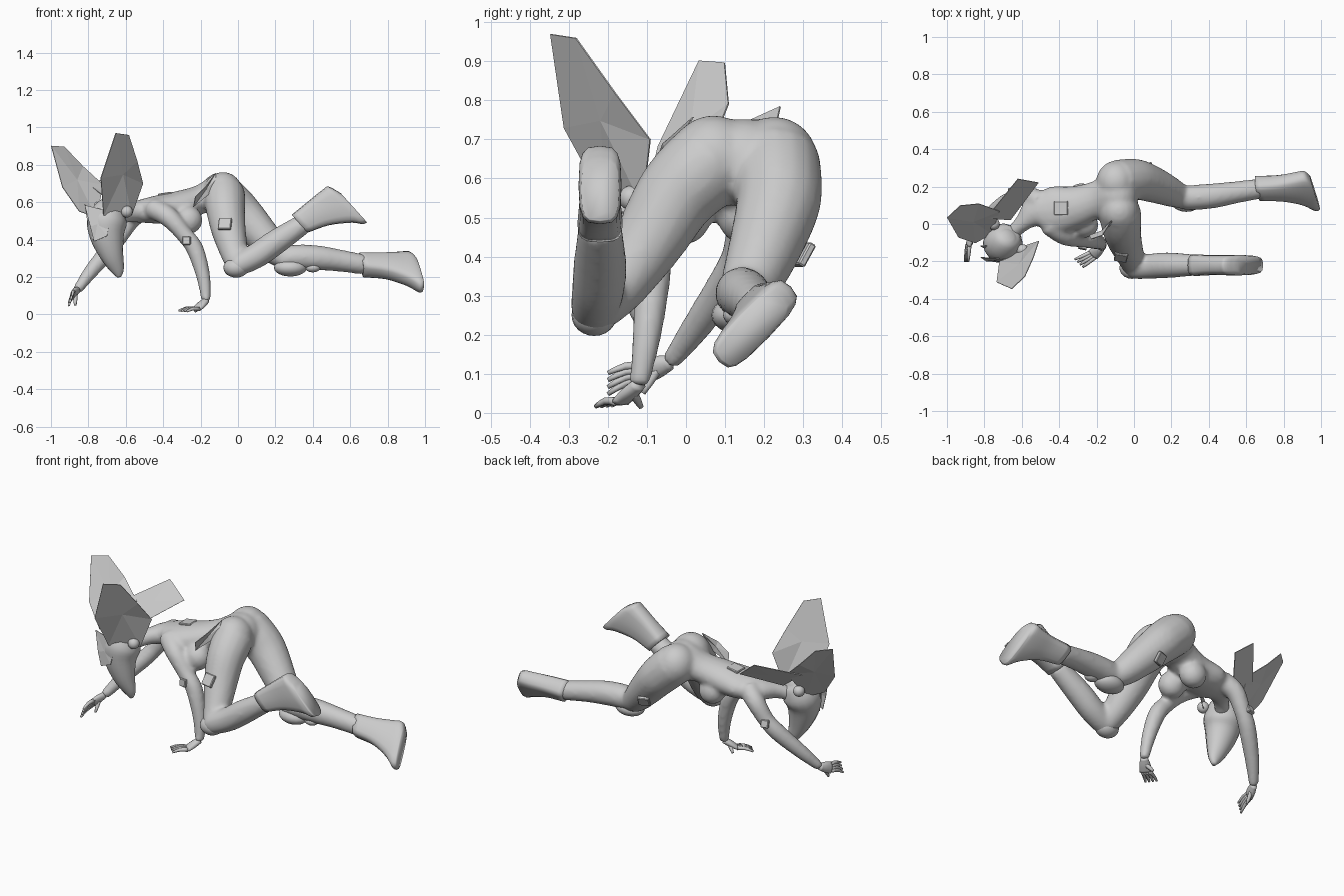
import bpy, bmesh, math
from mathutils import Vector, Matrix

cube = bpy.data.objects.get("Cube")
if cube:
    bpy.data.objects.remove(cube)

grey = bpy.data.materials.new("plain grey")
grey.use_nodes = True
grey.diffuse_color = (0.6, 0.6, 0.6, 1)
grey.node_tree.nodes["Principled BSDF"].inputs["Base Color"].default_value = (0.6, 0.6, 0.6, 1)


def finish(name, bm, smooth=True):
    bmesh.ops.recalc_face_normals(bm, faces=bm.faces)
    for f in bm.faces:
        f.smooth = smooth
    me = bpy.data.meshes.new(name)
    bm.to_mesh(me)
    bm.free()
    ob = bpy.data.objects.new(name, me)
    me.materials.append(grey)
    bpy.context.collection.objects.link(ob)
    return ob


def spline(pts, steps):
    """Catmull-Rom through points that carry their radii."""
    pts = [Vector(p if len(p) == 5 else tuple(p) + (p[3],)) for p in pts]
    ext = [pts[0] * 2 - pts[1]] + pts + [pts[-1] * 2 - pts[-2]]
    out = []
    for i in range(len(pts) - 1):
        a, b, c, d = ext[i:i + 4]
        for k in range(steps):
            t = k / steps
            out.append((b * 2 + (c - a) * t + (a * 2 - b * 5 + c * 4 - d) * t * t
                        + (b * 3 - a - c * 3 + d) * t ** 3) / 2)
    return out + [pts[-1]]


def loft(bm, pts, axis=(0, 1, 0), steps=4, sides=16, tilt=False, square=1.0):
    """Elliptical tube; first radius lies along axis, tilt keeps slanted ends."""
    path = spline(pts, steps)
    rings = []
    for i, p in enumerate(path):
        here = Vector(p[:3])
        t = (Vector(path[min(i + 1, len(path) - 1)][:3]) - Vector(path[max(i - 1, 0)][:3])).normalized()
        u = Vector(axis).normalized()
        if not tilt:
            u = (u - t * u.dot(t)).normalized()
        v = t.cross(u).normalized()
        ring = []
        for k in range(sides):
            c, s = math.cos(math.tau * k / sides), math.sin(math.tau * k / sides)
            c, s = (math.copysign(abs(w) ** square, w) for w in (c, s))
            ring.append(bm.verts.new(here + u * c * p[3] + v * s * p[4]))
        rings.append(ring)
    for a, b in zip(rings, rings[1:]):
        for k in range(sides):
            j = (k + 1) % sides
            bm.faces.new((a[k], a[j], b[j], b[k]))
    bm.faces.new(rings[0][::-1])
    bm.faces.new(rings[-1])


def ball(bm, loc, size):
    m = Matrix.Translation(loc) @ Matrix.Diagonal((*size, 1))
    bmesh.ops.create_uvsphere(bm, u_segments=20, v_segments=12, radius=1, matrix=m)


def blob(name, loc, size):
    bm = bmesh.new()
    ball(bm, loc, size)
    return finish(name, bm)


def patch(name, loc, normal, size):
    bm = bmesh.new()
    rot = Vector(normal).to_track_quat('Z', 'Y').to_matrix().to_4x4()
    bmesh.ops.create_cube(bm, size=1, matrix=Matrix.Translation(loc) @ rot @ Matrix.Diagonal((size, size, 0.02, 1)))
    bmesh.ops.bevel(bm, geom=bm.edges[:], offset=0.004, segments=1, affect='EDGES')
    return finish(name, bm, False)


def sheet(name, pts):
    bm = bmesh.new()
    hub = bm.verts.new(sum((Vector(p) for p in pts), Vector()) / len(pts))
    rim = [bm.verts.new(p) for p in pts]
    for a, b in zip(rim, rim[1:] + rim[:1]):
        bm.faces.new((hub, a, b))
    ob = finish(name, bm, False)
    mod = ob.modifiers.new("thickness", 'SOLIDIFY')
    mod.thickness = 0.004
    return ob


def hand(name, wrist, knuckle, tip, spread, thumb):
    bm = bmesh.new()
    w, k, t, s = map(Vector, (wrist, knuckle, tip, spread))
    loft(bm, [(*w, .02, .018), (*w.lerp(k, .5), .03, .018), (*k, .033, .013)], s, sides=10)
    for i in (-1.5, -.5, .5, 1.5):
        base, end = k + s * i * .6, t + s * i
        mid = base.lerp(end, .5) + Vector((0, 0, .008))
        loft(bm, [(*base, .012), (*mid, .01), (*end, .006)], s, steps=2, sides=6)
    base = w.lerp(k, .4)
    loft(bm, [(*base, .014), (*base.lerp(Vector(thumb), .5), .012), (*thumb, .007)], s, steps=2, sides=6)
    return finish(name, bm)


# Body: torso, hips and limbs fused into one smooth skin
bm = bmesh.new()
loft(bm, [(-.03, .16, .64, .12, .09), (-.1, .155, .645, .13, .105), (-.2, .13, .615, .1, .078),
          (-.32, .09, .575, .115, .085), (-.44, .07, .56, .13, .075), (-.53, .06, .55, .085, .06),
          (-.6, .0, .535, .045, .045), (-.67, -.07, .5, .04, .04)])
for x, y, z in ((-.08, .07, .648), (-.085, .15, .64), (-.095, .225, .645)):
    ball(bm, (x, y, z), (.108, .114, .114))
for x, y in ((-.265, -.005), (-.28, .15)):
    ball(bm, (x, y, .505), (.076, .07, .075))
loft(bm, [(-.075, .07, .65, .112), (-.07, .02, .605, .111), (-.065, -.03, .55, .104), (-.05, -.09, .45, .093),
          (-.02, -.17, .33, .075), (0, -.23, .262, .06)], (1, 0, 0))
loft(bm, [(-.03, -.235, .255, .045), (0, -.235, .265, .06), (.1, -.225, .315, .068), (.2, -.22, .385, .068),
          (.35, -.22, .485, .055)])
loft(bm, [(-.09, .23, .645, .114), (-.03, .235, .59, .114), (.03, .235, .53, .108), (.13, .2, .42, .093),
          (.21, .165, .335, .077), (.27, .14, .295, .06)])
loft(bm, [(.22, .14, .285, .05), (.29, .14, .305, .066), (.42, .15, .303, .067), (.55, .17, .287, .059),
          (.68, .19, .265, .054)])
loft(bm, [(-.46, .0, .57, .057), (-.37, -.06, .52, .054), (-.29, -.08, .43, .045), (-.23, -.085, .35, .047),
          (-.185, -.1, .2, .038), (-.17, -.12, .07, .026)])
loft(bm, [(-.5, .12, .565, .057), (-.57, .15, .51, .052), (-.63, .14, .42, .045), (-.69, .11, .345, .047),
          (-.79, .03, .225, .039), (-.86, -.04, .13, .026)])
body = finish("body", bm)
mod = body.modifiers.new("fuse", 'REMESH')
mod.mode = 'VOXEL'
mod.voxel_size = 0.011
mod.use_smooth_shade = True
mod = body.modifiers.new("soften", 'SMOOTH')
mod.iterations = 10

# Hands
hand("right_hand", (-.17, -.12, .075), (-.22, -.165, .03), (-.295, -.21, .018), (.014, -.014, -.001), (-.23, -.115, .015))
hand("left_hand", (-.86, -.04, .13), (-.885, -.11, .105), (-.895, -.2, .075), (.006, 0, .018), (-.87, -.11, .05))

# Boots, boxy, each ending in a slanted sole
bm = bmesh.new()
loft(bm, [(.33, -.22, .485, .064, .058), (.43, -.22, .54, .085, .053), (.53, -.22, .578, .118, .055),
          (.575, -.22, .583, .135, .054), (.62, -.22, .57, .105, .048)],
     (.65, 0, -.72), tilt=True, square=.6)
finish("right_boot", bm)
bm = bmesh.new()
loft(bm, [(.66, .19, .265, .062, .055), (.78, .19, .26, .074, .052), (.88, .187, .245, .105, .052),
          (.94, .176, .228, .135, .05), (.968, .168, .215, .112, .045)],
     (.22, -.68, -.7), tilt=True, square=.6)
finish("left_boot", bm)

# Knee guards
blob("right_knee_guard", (-.01, -.235, .25), (.068, .058, .053))
blob("left_knee_guard", (.28, .13, .25), (.088, .065, .047))
blob("right_knee_strap", (.11, -.265, .325), (.045, .022, .03))
blob("left_knee_strap", (.4, .125, .25), (.04, .03, .025))

# Head with a long pointed forelock
bm = bmesh.new()
loft(bm, [(-.67, -.06, .6, .03), (-.68, -.075, .575, .075), (-.7, -.1, .5, .106, .105),
          (-.7, -.115, .42, .092, .085), (-.675, -.115, .32, .064, .058), (-.645, -.105, .24, .037, .03),
          (-.635, -.1, .2, .012)], (1, 0, 0))
finish("head", bm)
sheet("fringe_right", [(-.82, -.18, .585), (-.79, -.2, .47), (-.77, -.2, .39), (-.7, -.21, .42), (-.68, -.19, .55)])
sheet("fringe_left", [(-.82, -.12, .59), (-.8, -.13, .46), (-.77, -.17, .39), (-.75, -.12, .52)])
blob("right_ribbon_knot", (-.595, -.14, .55), (.032, .032, .032))
blob("left_ribbon_knot", (-.75, .0, .57), (.032, .032, .032))

# Large flat ribbons on the head
sheet("right_ribbon", [(-.655, -.345, .97), (-.585, -.28, .96), (-.54, -.18, .82), (-.51, -.09, .7),
                       (-.57, -.11, .53), (-.72, -.2, .53), (-.735, -.31, .73)])
sheet("left_ribbon", [(-1, .035, .9), (-.93, .1, .895), (-.83, .11, .79), (-.72, .07, .69),
                      (-.76, -.05, .52), (-.85, -.1, .55), (-.94, -.07, .68)])
sheet("ribbon_tail", [(-.62, .24, .785), (-.51, .22, .695), (-.66, .02, .59), (-.79, .03, .69)])

# Hip bow and body patches
sheet("hip_bow", [(-.12, .02, .757), (-.12, .0, .72), (-.16, -.03, .64), (-.24, -.06, .575),
                  (-.23, -.08, .63), (-.17, -.06, .69)])
patch("right_thigh_patch", (-.07, -.177, .483), (-.15, -.8, .55), .07)
patch("left_thigh_patch", (.07, .3, .405), (-.3, .8, -.5), .065)
patch("back_patch", (-.39, .085, .641), (-.15, 0, 1), .075)
patch("right_arm_patch", (-.275, -.126, .395), (-.2, -1, .1), .045)
patch("left_arm_patch", (-.65, .18, .415), (-.2, 1, .3), .045)
